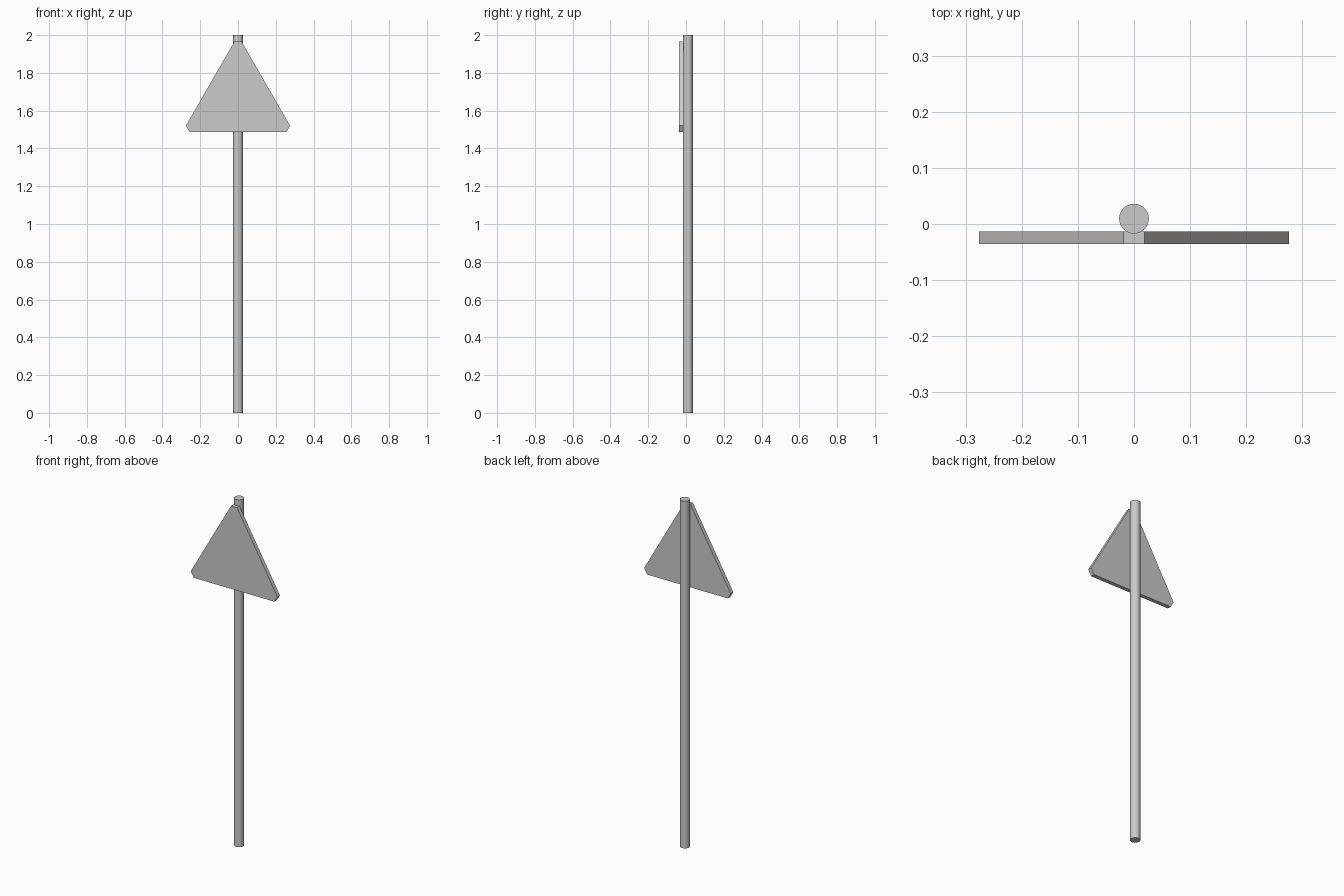
import bpy, bmesh
from math import sin, cos, pi, radians
from mathutils import Vector

if "Cube" in bpy.data.objects:
    bpy.data.objects.remove(bpy.data.objects["Cube"])

# Round pole standing on the ground
bpy.ops.mesh.primitive_cylinder_add(vertices=32, radius=0.0265, depth=2.0,
                                    location=(0, 0.0095, 1.0))
pole = bpy.context.object
pole.name = "pole"
bpy.ops.object.shade_smooth_by_angle(angle=radians(30))

# Triangular sign plate: equilateral triangle with each corner cut flat
RADIUS, CENTRE_Z, CUT = 0.3406, 1.658, 0.038
FRONT_Y, BACK_Y = -0.036, -0.013
corners = [Vector((RADIUS * cos(a), 0, CENTRE_Z + RADIUS * sin(a)))
           for a in (pi / 2 + i * 2 * pi / 3 for i in range(3))]
outline = []
for i, c in enumerate(corners):
    for neighbour in (corners[i - 1], corners[(i + 1) % 3]):
        outline.append(c + (neighbour - c).normalized() * CUT)

# Front and back faces joined by a flat rim
bm = bmesh.new()
front = [bm.verts.new((p.x, FRONT_Y, p.z)) for p in outline]
back = [bm.verts.new((p.x, BACK_Y, p.z)) for p in outline]
bm.faces.new(front)
bm.faces.new(back[::-1])
for i in range(len(outline)):
    j = (i + 1) % len(outline)
    bm.faces.new((front[j], front[i], back[i], back[j]))
bmesh.ops.recalc_face_normals(bm, faces=bm.faces)
mesh = bpy.data.meshes.new("sign_plate")
bm.to_mesh(mesh)
bm.free()
plate = bpy.data.objects.new("sign_plate", mesh)
bpy.context.collection.objects.link(plate)
